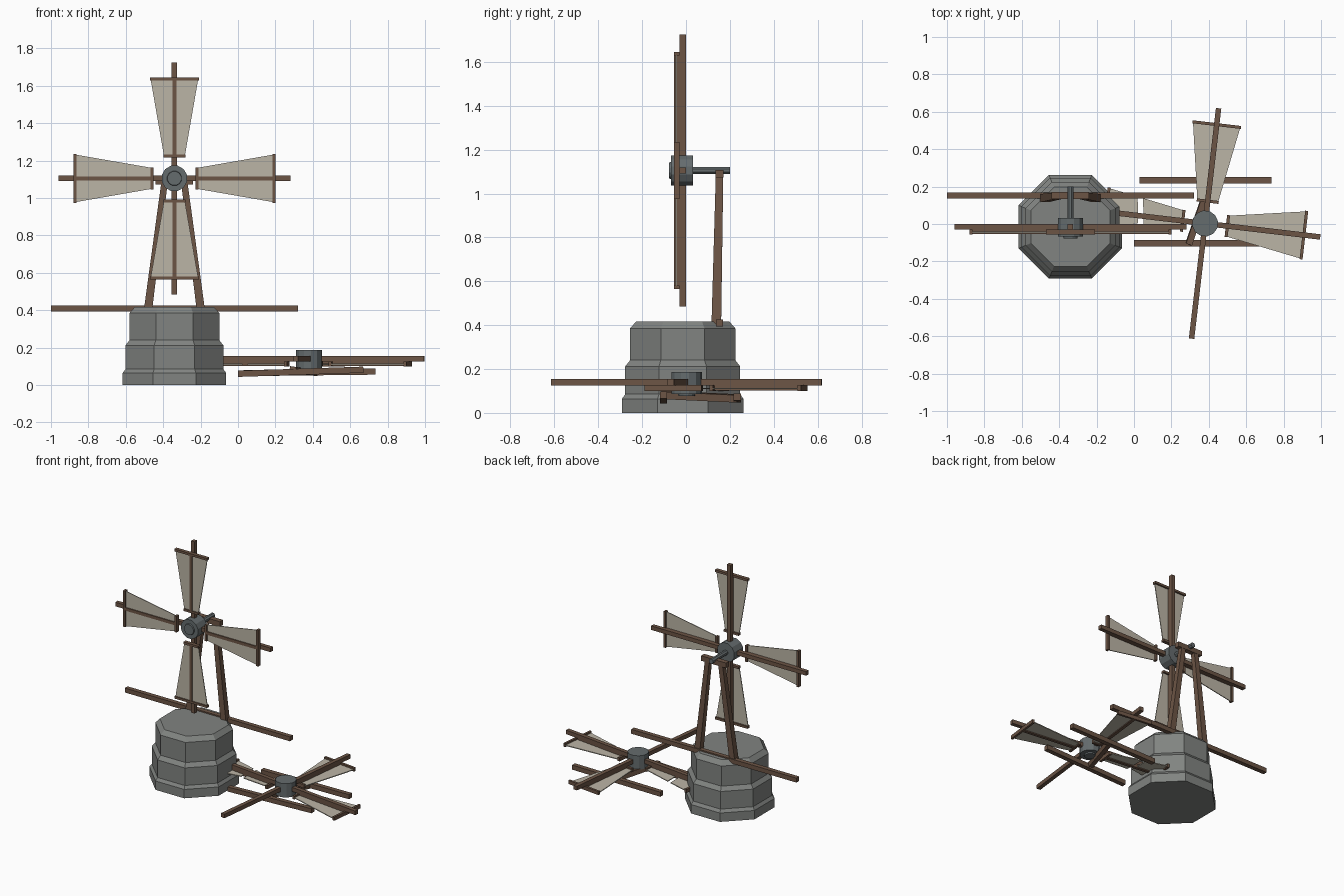
import bpy, bmesh
from math import radians, pi, cos
from mathutils import Vector, Matrix

if "Cube" in bpy.data.objects:
    bpy.data.objects.remove(bpy.data.objects["Cube"])


def material(name, rgb):
    m = bpy.data.materials.new(name)
    m.diffuse_color = (*rgb, 1)
    m.use_nodes = True
    m.node_tree.nodes["Principled BSDF"].inputs["Base Color"].default_value = m.diffuse_color
    return m


STONE = material("stone", (0.22, 0.23, 0.22))
WOOD = material("wood", (0.15, 0.09, 0.06))
IRON = material("iron", (0.13, 0.15, 0.155))
CLOTH = material("cloth", (0.50, 0.46, 0.38))


def finish(name, bm, mat, matrix=Matrix()):
    bmesh.ops.recalc_face_normals(bm, faces=bm.faces)
    me = bpy.data.meshes.new(name)
    bm.to_mesh(me)
    bm.free()
    me.transform(matrix)
    me.materials.append(mat)
    ob = bpy.data.objects.new(name, me)
    bpy.context.collection.objects.link(ob)
    return ob


def loft(name, rings, mat, matrix=Matrix()):
    """Closed solid through a list of equal-length point rings."""
    bm = bmesh.new()
    vs = [[bm.verts.new(p) for p in r] for r in rings]
    n = len(vs[0])
    for a, b in zip(vs, vs[1:]):
        for i in range(n):
            j = (i + 1) % n
            bm.faces.new((a[i], a[j], b[j], b[i]))
    bm.faces.new(vs[0][::-1])
    bm.faces.new(vs[-1])
    return finish(name, bm, mat, matrix)


def beam(name, a, b, s0, s1=None, matrix=Matrix()):
    """Square timber from a to b, optionally tapered."""
    a, b = Vector(a), Vector(b)
    d = (b - a).normalized()
    u = d.cross(Vector((0, 1, 0))).normalized()
    v = d.cross(u)
    rings = [[p + (u * x + v * y) * s / 2 for x, y in ((-1, -1), (1, -1), (1, 1), (-1, 1))]
             for p, s in ((a, s0), (b, s1 or s0))]
    return loft(name, rings, WOOD, matrix)


def turned(name, profile, n, mat, matrix=Matrix(), phase=0.0):
    """Stack of n-sided rings (radius, height) about local z."""
    rings = [[Matrix.Rotation(phase + 2 * pi * i / n, 3, 'Z') @ Vector((r, 0, z)) for i in range(n)]
             for r, z in profile]
    return loft(name, rings, mat, matrix)


def panel(name, outline, y0, y1, mat, matrix):
    """Flat plate; outline given as (width, radius) in the arm plane."""
    loft(name, [[(w, y, r) for w, r in outline] for y in (y0, y1)], mat, matrix)


def half(r):
    return 0.055 + 0.073 * (r - 0.115) / 0.42


def rotor(name, matrix, bare=None, torn=None):
    # hub with nose cap, axis along local y
    axis = matrix @ Matrix.Rotation(radians(-90), 4, 'X')
    turned(name + "_hub", [(0.038, -0.077), (0.04, -0.068), (0.07, -0.068), (0.07, 0.032)],
           12, IRON, axis, pi / 12)
    # crossed spars
    beam(name + "_spar_upright", (0, -0.015, -0.62), (0, -0.015, 0.62), 0.029, matrix=matrix)
    beam(name + "_spar_level", (-0.62, -0.015, 0), (0.62, -0.015, 0), 0.029, matrix=matrix)
    # sails with end battens and a centre batten
    for k in range(4):
        if k == bare:
            continue
        m = matrix @ Matrix.Rotation(k * pi / 2, 4, 'Y')
        label = f"{name}_sail_{k}"
        if k == torn:
            pieces = [[(-0.055, 0.115), (-half(0.35), 0.345), (0.05, 0.325), (0.045, 0.115)],
                      [(-half(0.38), 0.375), (-0.128, 0.535), (0.09, 0.535), (0.04, 0.355)]]
        else:
            pieces = [[(-0.055, 0.115), (-0.128, 0.535), (0.128, 0.535), (0.055, 0.115)]]
        for i, p in enumerate(pieces):
            panel(f"{label}_cloth_{i}", p, -0.047, -0.041, CLOTH, m)
        for part, r in (("inner", 0.12), ("outer", 0.532)):
            h = half(r) + 0.003
            panel(f"{label}_{part}_batten", [(-h, r - 0.008), (h, r - 0.008), (h, r + 0.008), (-h, r + 0.008)],
                  -0.055, -0.029, WOOD, m)
        panel(label + "_centre_batten", [(-0.011, 0.115), (0.011, 0.115), (0.011, 0.535), (-0.011, 0.535)],
              -0.054, -0.029, WOOD, m)


# stepped octagonal stone base
CX, CY = -0.34, -0.015
apothems = [(0.277, 0), (0.277, 0.064), (0.262, 0.085), (0.262, 0.212), (0.24, 0.24), (0.24, 0.385), (0.212, 0.417)]
turned("stone_base", [(a / cos(pi / 8), z) for a, z in apothems], 8, STONE,
       Matrix.Translation((CX, CY, 0)), pi / 8)

# A-frame tower and beams
beam("cross_beam", (-1.0, 0.152, 0.41), (0.32, 0.152, 0.41), 0.032)
for side, s in (("left", -1), ("right", 1)):
    beam(side + "_tower_leg", (CX + s * 0.142, 0.138, 0.395), (CX + s * 0.052, 0.153, 1.09), 0.044, 0.034)
beam("tower_cap", (CX - 0.1, 0.153, 1.09), (CX + 0.1, 0.153, 1.09), 0.036)

# axle and standing rotor
turned("axle", [(0.018, 0.02), (0.018, 0.2)], 8, IRON,
       Matrix.Translation((CX, 0, 1.105)) @ Matrix.Rotation(radians(-90), 4, 'X'), pi / 8)
rotor("standing_rotor", Matrix.Translation((CX, 0, 1.105)))

# fallen rotor lying face down
rotor("fallen_rotor", Matrix.Translation((0.38, 0.003, 0.155)) @ Matrix.Rotation(radians(-6.7), 4, 'Z')
      @ Matrix.Rotation(radians(90), 4, 'X'), bare=0, torn=3)

# fallen timbers under it
beam("fallen_beam_back", (0.03, 0.234, 0.064), (0.735, 0.234, 0.072), 0.033)
beam("fallen_beam_front", (0.0, -0.103, 0.06), (0.67, -0.103, 0.082), 0.033)
beam("fallen_brace", (0.292, -0.11, 0.082), (0.41, 0.235, 0.066), 0.034)
